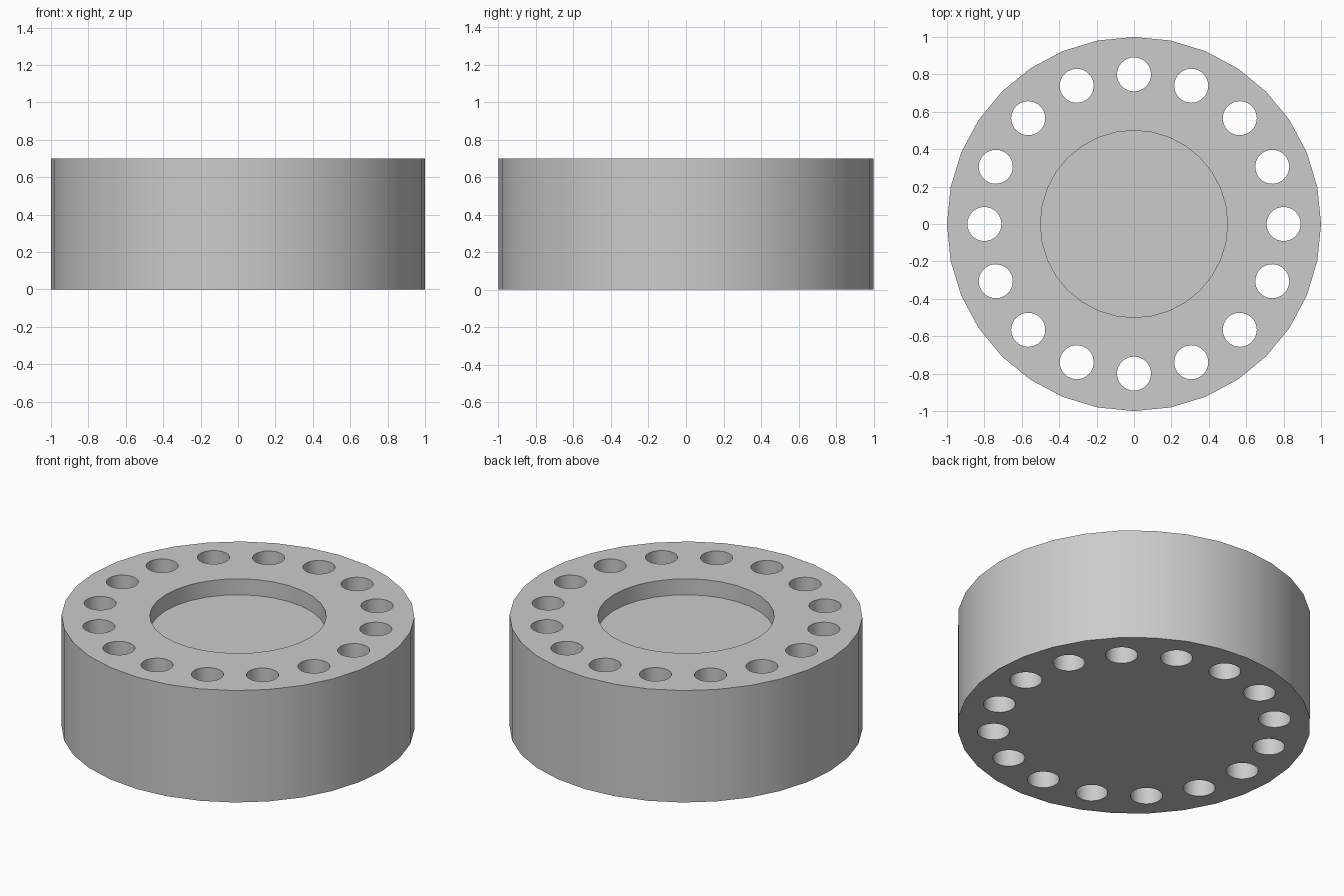
import bpy
from math import cos, sin, tau, radians

if "Cube" in bpy.data.objects:
    bpy.data.objects.remove(bpy.data.objects["Cube"])

RADIUS, HEIGHT = 1.0, 0.7
RECESS_RADIUS, RECESS_DEPTH = 0.5, 0.1
HOLES, HOLE_RING, HOLE_RADIUS = 16, 0.8, 0.091


def cylinder(name, radius, z0, z1, x=0, y=0):
    bpy.ops.mesh.primitive_cylinder_add(vertices=32, radius=radius, depth=z1 - z0,
                                        location=(x, y, (z0 + z1) / 2))
    obj = bpy.context.object
    obj.name = name
    return obj


# Cutters: shallow central recess and a ring of through holes
cutters = [cylinder("recess_cutter", RECESS_RADIUS, HEIGHT - RECESS_DEPTH, HEIGHT + 0.2)]
for i in range(HOLES):
    a = tau * i / HOLES
    cutters.append(cylinder("hole_cutter", HOLE_RADIUS, -0.2, HEIGHT + 0.2,
                            HOLE_RING * cos(a), HOLE_RING * sin(a)))
collection = bpy.data.collections.new("cutters")
for c in cutters:
    collection.objects.link(c)
    c.hide_render = True

# Disc body with the cutters subtracted
body = cylinder("drilled_disc", RADIUS, 0, HEIGHT)
cut = body.modifiers.new("cut", 'BOOLEAN')
cut.operation = 'DIFFERENCE'
cut.solver = 'EXACT'
cut.operand_type = 'COLLECTION'
cut.collection = collection
bpy.ops.object.modifier_apply(modifier=cut.name)

# Cutters are no longer needed
for c in cutters:
    bpy.data.objects.remove(c)
bpy.data.collections.remove(collection)

bpy.ops.object.shade_smooth_by_angle(angle=radians(30))
